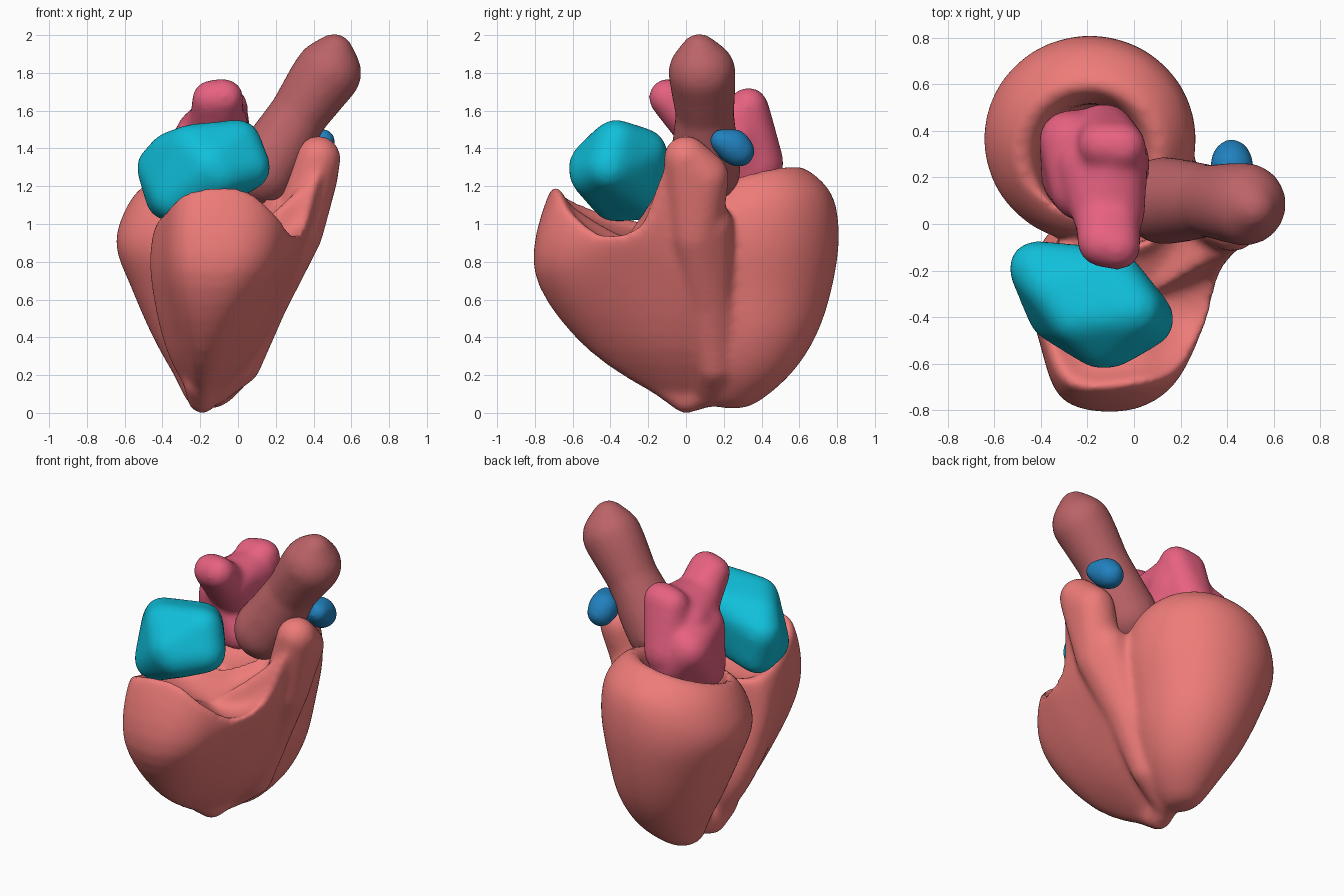
import bpy, bmesh, math
from mathutils import Vector

if "Cube" in bpy.data.objects:
    bpy.data.objects.remove(bpy.data.objects["Cube"])


def spline(a, b, c, d, t):
    return 0.5 * (2 * b + (c - a) * t + (2 * a - 5 * b + 4 * c - d) * t * t
                  + (3 * b - a - 3 * c + d) * t ** 3)


def to_mesh(bm):
    bmesh.ops.recalc_face_normals(bm, faces=bm.faces[:])
    me = bpy.data.meshes.new("part")
    bm.to_mesh(me)
    bm.free()
    return me


def loft(rings, sub=5):
    """Smooth closed skin through rings of control points."""
    around = []
    for r in rings:
        n = len(r)
        around.append([spline(r[i - 1], r[i], r[(i + 1) % n], r[(i + 2) % n], k / sub)
                       for i in range(n) for k in range(sub)])
    m, fine = len(around), []
    for i in range(m - 1):
        a, b, c, d = (around[max(i - 1, 0)], around[i], around[i + 1], around[min(i + 2, m - 1)])
        for k in range(sub):
            fine.append([spline(p, q, r, s, k / sub) for p, q, r, s in zip(a, b, c, d)])
    fine.append(around[-1])
    bm = bmesh.new()
    rows = [[bm.verts.new(p) for p in r] for r in fine]
    n = len(rows[0])
    for lo, hi in zip(rows, rows[1:]):
        for i in range(n):
            j = (i + 1) % n
            bm.faces.new((lo[i], lo[j], hi[j], hi[i]))
    bmesh.ops.remove_doubles(bm, verts=bm.verts[:], dist=0.0005)
    return to_mesh(bm)


# Directions of a unit ball, shared by all hulls
ball = bmesh.new()
bmesh.ops.create_icosphere(ball, subdivisions=3, radius=1)
BALL = [v.co.normalized() for v in ball.verts]
ball.free()


def hull(balls):
    """Convex hull around balls (x, y, z, r)."""
    bm = bmesh.new()
    for x, y, z, r in balls:
        for d in BALL:
            bm.verts.new(Vector((x, y, z)) + d * r)
    bmesh.ops.convex_hull(bm, input=bm.verts[:])
    bmesh.ops.delete(bm, geom=[v for v in bm.verts if not v.link_faces], context='VERTS')
    return to_mesh(bm)


def fuse(name, parts, color, soften=14):
    """Fuse closed meshes into one soft organic surface."""
    bm = bmesh.new()
    for p in parts:
        bm.from_mesh(p)
        bpy.data.meshes.remove(p)
    me = bpy.data.meshes.new(name)
    bm.to_mesh(me)
    bm.free()
    ob = bpy.data.objects.new(name, me)
    bpy.context.collection.objects.link(ob)
    mat = bpy.data.materials.new(name + "_color")
    mat.diffuse_color = (*color, 1)
    mat.use_nodes = True
    mat.node_tree.nodes["Principled BSDF"].inputs["Base Color"].default_value = mat.diffuse_color
    me.materials.append(mat)
    rm = ob.modifiers.new("fuse", 'REMESH')
    rm.mode = 'VOXEL'
    rm.voxel_size = 0.018
    rm.use_smooth_shade = True
    sm = ob.modifiers.new("soften", 'SMOOTH')
    sm.factor = 0.5
    sm.iterations = soften


# Left ventricle: thick-walled cup, outside up, over the rim, down inside
sections = [(0.02, -.17, .25, .001, .001), (0.05, -.16, .25, .10, .12), (0.2, -.13, .31, .21, .24),
            (0.4, -.14, .35, .31, .335), (0.65, -.17, .36, .39, .41), (0.9, -.19, .365, .455, .445),
            (1.10, -.18, .36, .42, .41), (1.22, -.19, .33, .32, .29), (1.17, -.19, .29, .24, .26),
            (1.0, -.19, .28, .21, .24), (0.6, -.17, .30, .18, .20), (0.3, -.15, .28, .10, .10),
            (0.22, -.15, .28, .001, .001)]
rings = []
for z, cx, cy, rx, ry in sections:
    w = max(0, min(1, (z - .7) / .5))
    angles = [math.tau * i / 12 for i in range(12)]
    rings.append([Vector((cx + rx * math.cos(a), cy + ry * math.sin(a),
                          z + w * (.075 * math.sin(a) + .04 * math.cos(a)))) for a in angles])
left_wall = loft(rings)

# Right ventricle: ribs from the apex, each with rim xyz, mid xy, low xy
ribs = [((-.42, -.20, 1.00), (-.46, -.18), (-.38, -.10)),
        ((-.38, -.50, 1.07), (-.40, -.50), (-.31, -.30)),
        ((-.27, -.70, 1.16), (-.30, -.75), (-.24, -.48)),
        ((0.00, -.70, 1.18), (-.05, -.80), (-.14, -.51)),
        ((0.18, -.64, 1.07), (0.14, -.69), (-.05, -.43)),
        ((0.30, -.45, 0.94), (0.24, -.43), (0.04, -.25)),
        ((0.37, -.22, 1.00), (0.29, -.15), (0.09, -.08)),
        ((0.45, -.10, 1.28), (0.32, 0.02), (0.11, 0.08)),
        ((0.50, 0.00, 1.38), (0.33, 0.10), (0.12, 0.16)),
        ((0.42, 0.18, 1.25), (0.26, 0.22), (0.09, 0.24)),
        ((0.24, 0.12, 1.20), (0.20, 0.05), (0.00, 0.12)),
        ((0.05, -.08, 1.08), (0.00, -.06), (-.15, 0.05)),
        ((-.25, -.08, 1.00), (-.25, -.06), (-.28, 0.05))]
apex, floor = Vector((-.2, 0, 0)), Vector((0.02, -.33, 0.93))
rim = [Vector(r[0]) for r in ribs]
drop = Vector((0, 0, 0.02))
right_wall = loft([[apex.copy() for r in ribs],
                   [Vector((*r[2], 0.33)) for r in ribs],
                   [Vector((*r[1], 0.75)) for r in ribs],
                   rim,
                   [p.lerp(floor, 0.25) - drop for p in rim],
                   [p.lerp(floor, 0.6) - drop for p in rim],
                   [floor.copy() for p in rim]])

# Outflow neck of the right ventricle, the groove below it and the rounded apex
neck = hull([(.425, .00, 1.35, .12), (.40, .10, 1.25, .13), (.31, .05, 0.95, .14)])
groove = hull([(.31, .05, 0.95, .14), (.30, .12, 1.0, .13), (.13, .12, 0.6, .14)])
low_groove = hull([(.13, .12, 0.6, .14), (.02, .15, .25, .10), (-.14, .12, .11, .08)])
tip = hull([(-.19, .0, .075, .08), (-.16, .12, .11, .08), (-.20, -.1, .16, .09)])
fuse("ventricles", [left_wall, right_wall, neck, groove, low_groove, tip], (0.85, 0.20, 0.19), 18)

# Right atrium: rounded lump on the front
fuse("right_atrium", [hull([
    (-.42, -.19, 1.30, .12), (-.38, -.20, 1.13, .11), (-.33, -.38, 1.14, .13), (-.36, -.27, 1.38, .11),
    (-.14, -.48, 1.30, .145), (-.10, -.48, 1.27, .14), (-.25, -.40, 1.41, .12), (.05, -.41, 1.30, .125),
    (.00, -.37, 1.43, .125), (-.10, -.23, 1.38, .13), (-.15, -.24, 1.17, .11)])],
    (0.005, 0.52, 0.70), 25)

# Left atrium: body, back vein lobe, front vein lobe and the saddle between
fuse("left_atrium", [
    hull([(-.28, .36, 1.36, .13), (-.26, .20, 1.18, .14), (-.15, .37, 1.22, .13), (-.07, .27, 1.48, .14),
          (-.22, .15, 1.42, .14), (-.06, .12, 1.20, .12), (-.19, .22, 1.12, .13)]),
    hull([(-.05, .33, 1.62, .105), (-.14, .34, 1.61, .10), (-.13, .38, 1.32, .14)]),
    hull([(-.14, -.08, 1.66, .105), (-.07, -.10, 1.67, .10), (-.12, .15, 1.43, .15)]),
    hull([(-.07, .28, 1.55, .13), (-.15, .05, 1.54, .12), (-.07, .05, 1.54, .12),
          (-.20, .25, 1.48, .13)])],
    (0.80, 0.12, 0.22), 18)

# Aorta: chain of balls along its axis
path = [(.13, .10, 1.28, .19), (.20, .10, 1.38, .18), (.32, .10, 1.58, .155),
        (.43, .09, 1.74, .175), (.475, .085, 1.80, .18), (.51, .07, 1.91, .10)]
fuse("aorta", [hull(pair) for pair in zip(path, path[1:])], (0.50, 0.125, 0.135))

# Pulmonary artery stub
fuse("pulmonary_stub", [hull([(.45, .19, 1.44, .065), (.42, .25, 1.41, .095),
                              (.42, .28, 1.385, .085)])], (0.015, 0.22, 0.52), 8)
